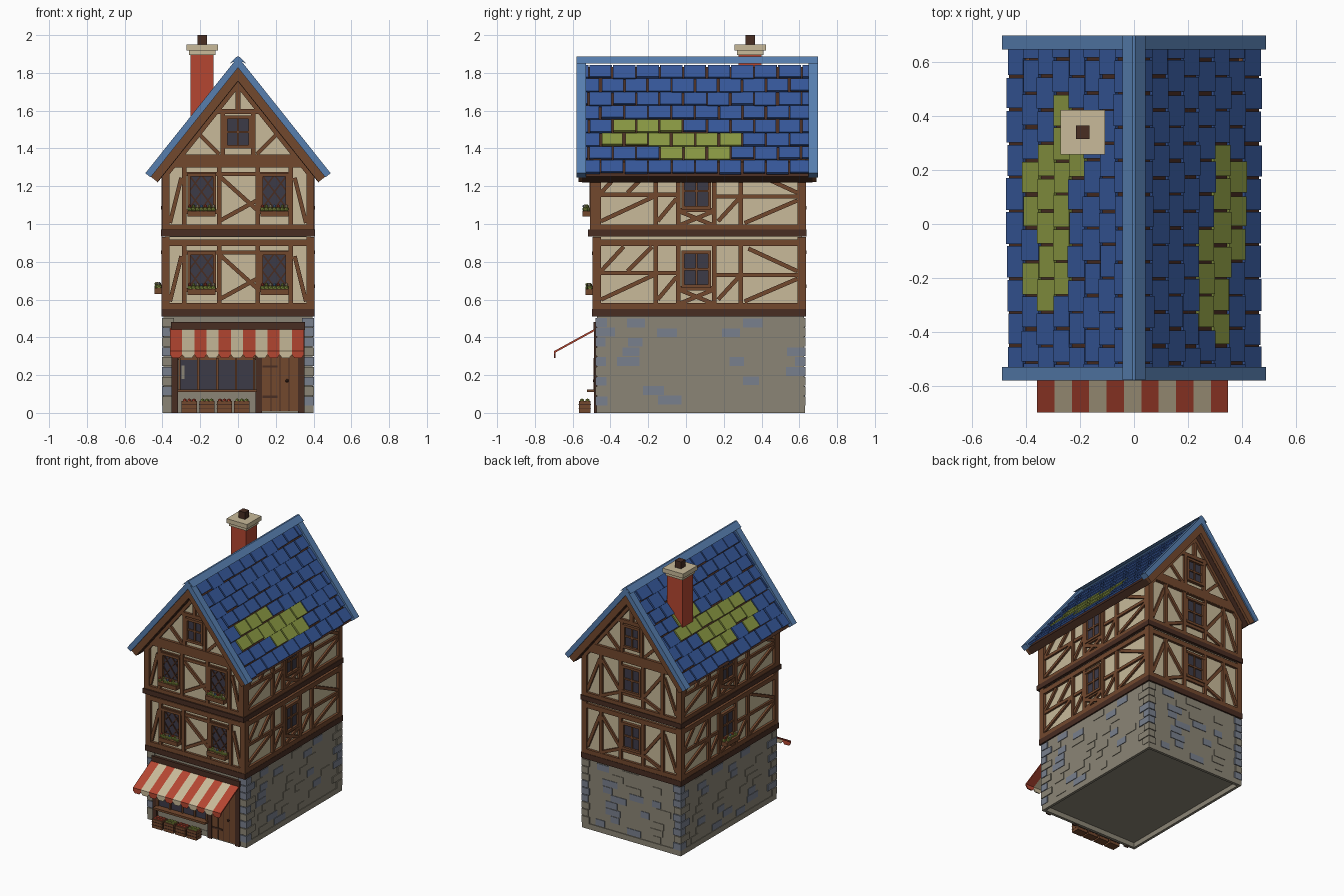
import bpy, bmesh, math, random
from mathutils import Matrix, Vector

random.seed(4)
if "Cube" in bpy.data.objects:
    bpy.data.objects.remove(bpy.data.objects["Cube"])

COLOURS = {
    "plaster": (0.58, 0.49, 0.32), "wood": (0.17, 0.065, 0.027), "dark_wood": (0.065, 0.026, 0.016),
    "red": (0.46, 0.062, 0.031), "blue_tile": (0.036, 0.095, 0.32), "blue_trim": (0.095, 0.21, 0.43),
    "moss": (0.25, 0.31, 0.055), "glass": (0.046, 0.043, 0.064), "stone": (0.26, 0.235, 0.18),
    "blue_stone": (0.19, 0.215, 0.27)}
NAMES = list(COLOURS)
MATS = []
for name, rgb in COLOURS.items():
    m = bpy.data.materials.new(name)
    m.use_nodes = True
    m.diffuse_color = (*rgb, 1)
    m.node_tree.nodes["Principled BSDF"].inputs["Base Color"].default_value = (*rgb, 1)
    MATS.append(m)

PARTS = {}
I = Matrix.Identity(4)
T = Matrix.Translation


def mesh_of(part):
    if part not in PARTS:
        PARTS[part] = bmesh.new()
    return PARTS[part]


def paint(verts, mat):
    for f in {f for v in verts for f in v.link_faces}:
        f.material_index = NAMES.index(mat)


def box(part, x, y, z, mat, M=I):
    """Box from (low, high) pairs on each axis."""
    c = Vector([(a + b) / 2 for a, b in (x, y, z)])
    s = [abs(b - a) for a, b in (x, y, z)] + [1]
    r = bmesh.ops.create_cube(mesh_of(part), size=1, matrix=M @ T(c) @ Matrix.Diagonal(s))
    paint(r["verts"], mat)


def prism(part, pts, y0, y1, mat, M=I):
    """Profile in x-z pushed along y."""
    bm = mesh_of(part)
    f = bm.faces.new([bm.verts.new(M @ Vector((x, y0, z))) for x, z in pts])
    r = bmesh.ops.extrude_face_region(bm, geom=[f])
    new = [v for v in r["geom"] if isinstance(v, bmesh.types.BMVert)]
    shift = M.to_3x3() @ Vector((0, y1 - y0, 0))
    bmesh.ops.translate(bm, verts=new, vec=shift)
    paint(list(f.verts) + new, mat)


def ball(part, p, r, mat, M=I):
    res = bmesh.ops.create_icosphere(mesh_of(part), subdivisions=1, radius=r, matrix=M @ T(p))
    paint(res["verts"], mat)


def beam(part, M, a0, z0, a1, z1, w=0.024, out=0.017, mat="wood"):
    """Timber between two points on a wall; local -y points out of the wall."""
    d = Vector((a1 - a0, 0, z1 - z0))
    R = Matrix.Rotation(-math.atan2(d.z, d.x), 4, "Y")
    box(part, (0, d.length), (-out, 0.004), (-w / 2, w / 2), mat, M @ T((a0, 0, z0)) @ R)


def wall(turns, dist):
    return T((0, 0.07, 0)) @ Matrix.Rotation(turns * math.pi / 2, 4, "Z") @ T((0, -dist, 0))


def window(M, a, z0, z1, w=0.13, lattice=False):
    box("window_glass", (a - w / 2, a + w / 2), (-0.006, 0.004), (z0, z1), "glass", M)
    for s in (-1, 1):
        beam("window_frames", M, a + s * w / 2, z0, a + s * w / 2, z1, 0.016, 0.02)
    for z in (z0, z1):
        beam("window_frames", M, a - w / 2 - 0.008, z, a + w / 2 + 0.008, z, 0.018, 0.022)
    if lattice:
        h = z1 - z0
        for s in (-1, 1):
            for k in (-0.5, 0, 0.5):
                lo, hi = max(0, k), min(1, 1 + k)
                beam("window_lattice", M, a + s * w * (lo - k - 0.5), z0 + lo * h,
                     a + s * w * (hi - k - 0.5), z0 + hi * h, 0.008, 0.012, "dark_wood")
    else:
        zm = (z0 + z1) / 2
        beam("window_frames", M, a, z0, a, z1, 0.012, 0.014)
        beam("window_frames", M, a - w / 2, zm, a + w / 2, zm, 0.012, 0.014)


def planter(M, a, z):
    box("flower_boxes", (a - 0.075, a + 0.075), (-0.058, -0.01), (z - 0.03, z), "wood", M)
    for i in range(7):
        p = (a - 0.063 + i * 0.021, -0.036 + random.uniform(-.01, .01), z + 0.008)
        ball("flower_leaves", p, 0.014, "moss", M)
        ball("flowers", (p[0], p[1] - 0.004, z + 0.024), 0.009, ("red", "moss", "plaster", "blue_trim")[i % 4], M)


def frame(M, half, z, posts, braces):
    """One storey of timber framing; heights are measured from the floor beam."""
    for a in (-half + 0.02, half - 0.02):
        beam("timber_frame", M, a, z, a, z + 0.38, 0.04, 0.019)
    for a in posts:
        beam("timber_frame", M, a, z, a, z + 0.36)
    for h in (0.015, 0.35):
        beam("timber_frame", M, -half, z + h, half, z + h, 0.034, 0.018)
    for a0, h0, a1, h1 in braces:
        beam("timber_frame", M, a0, z + h0, a1, z + h1, 0.022, 0.014)


# Stone ground floor over a hollow plinth, with quoins and loose facing stones
box("ground_floor", (-0.395, 0.395), (-0.47, 0.625), (0.035, 0.52), "stone")
for s in (-1, 1):
    box("plinth", (s * 0.38, s * 0.399), (-0.473, 0.63), (0, 0.04), "stone")
for y in (-0.473, 0.61):
    box("plinth", (-0.38, 0.38), (y, y + 0.02), (0, 0.04), "stone")
for sx in (-1, 1):
    for y, sy in ((-0.478, 1), (0.633, -1)):
        for i in range(9):
            lx, ly = (0.05, 0.09) if i % 2 else (0.06, 0.05)
            z = 0.04 + i * 0.052
            box("quoins", (sx * 0.402, sx * (0.4 - lx)), (y, y + sy * (ly + random.uniform(0, .02))),
                (z, z + 0.047), random.choice(["stone", "blue_stone"]))
for turns, dist, half in ((1, 0.395, 0.44), (2, 0.555, 0.3), (3, 0.395, 0.44)):
    for row in range(9):
        a = -half + random.uniform(0, 0.15)
        while a < half - 0.1:
            w = random.uniform(0.06, 0.13)
            z = 0.045 + row * 0.051
            box("facing_stones", (a, a + w), (-0.004, 0.002), (z, z + 0.046),
                random.choice(["stone", "blue_stone"]), wall(turns, dist))
            a += w + random.uniform(0.05, 0.28)

# Plastered storeys, upper one with its gables
SLOPE, RIDGE = math.atan2(0.615, 0.49), 1.85
C, S = math.cos(SLOPE), math.sin(SLOPE)
box("middle_storey", (-0.385, 0.385), (-0.475, 0.615), (0.51, 0.95), "plaster")
apex = 1.27 + 0.385 * math.tan(SLOPE)
prism("upper_storey", [(-0.385, 0.93), (0.385, 0.93), (0.385, 1.27), (0, apex), (-0.385, 1.27)],
      -0.49, 0.615, "plaster")
box("floor_beams", (-0.405, 0.405), (-0.497, 0.636), (0.51, 0.55), "dark_wood")
box("floor_beams", (-0.408, 0.408), (-0.518, 0.638), (0.935, 0.97), "dark_wood")

FRONT = [(-.28, .3, .28, .3), (-.36, .04, -.3, .28), (.36, .04, .3, .28), (-.1, .29, .1, .11),
         (-.1, .05, .1, .16), (-.28, .1, -.1, .1), (.1, .1, .28, .1)]
SIDE = [(-.54, .19, -.11, .19), (.08, .18, .54, .18), (-.52, .05, -.24, .18), (-.52, .2, -.4, .33),
        (-.38, .2, -.25, .33), (.1, .05, .21, .17), (.24, .04, .52, .16), (.26, .32, .52, .2),
        (-.1, .03, .07, .1), (-.1, .1, .07, .03), (-.11, .11, .08, .11), (-.22, .05, -.12, .17)]
BACK = [(-.36, .05, -.26, .3), (.36, .05, .26, .3), (-.24, .3, -.1, .12), (.24, .3, .1, .12),
        (-.24, .04, -.1, .1), (.24, .04, .1, .1), (-.09, .1, .09, .1)]
for z, front in ((0.55, 0.545), (0.965, 0.56)):
    M = wall(0, front)
    frame(M, 0.402, z, [-.285, -.1, .105, .28], FRONT)
    for a in (-0.193, 0.193):
        window(M, a, z + 0.115, z + 0.295, 0.135, True)
        planter(M, a, z + 0.105)
    for turns in (1, 3):
        M = wall(turns, 0.385)
        frame(M, 0.56, z, [-.23, -.11, .08, .22], SIDE)
        window(M, -0.015, z + 0.12, z + 0.3, 0.14)
    M = wall(2, 0.545)
    frame(M, 0.402, z, [-.25, -.09, .09, .25], BACK)
    window(M, 0, z + 0.12, z + 0.3, 0.14)
planter(wall(3, 0.385), -0.015, 0.66)

# Gable timbers
for M in (wall(0, 0.56), wall(2, 0.545)):
    beam("gable_timbers", M, -0.36, 1.335, 0.36, 1.335, 0.065, 0.02)
    beam("gable_timbers", M, -0.12, 1.595, 0.12, 1.595, 0.026)
    beam("gable_timbers", M, 0, 1.6, 0, apex, 0.026)
    for s in (-1, 1):
        beam("gable_timbers", M, s * 0.08, 1.36, s * 0.08, 1.6)
        beam("gable_timbers", M, s * 0.385, 1.27, 0, apex, 0.044, 0.019)
        beam("gable_timbers", M, s * 0.1, 1.37, s * 0.2, 1.47, 0.022, 0.014)
    window(M, 0, 1.41, 1.565, 0.125)


# Roof deck, verge boards, ridge cap
def chevron(part, u, n0, n1, y0, y1, mat):
    """Inverted V following both slopes, from offset n0 to n1 above the deck line."""
    def end(s, n): return (s * (u * C + n * S), RIDGE - u * S + n * C)
    prism(part, [end(1, n1), (0, RIDGE + n1 / C), end(-1, n1), end(-1, n0), (0, RIDGE + n0 / C), end(1, n0)],
          y0, y1, mat)


chevron("roof_deck", 0.757, -0.06, -0.011, -0.55, 0.67, "dark_wood")
prism("ridge_cap", [(-0.043, 1.85), (-0.006, 1.886), (0.006, 1.886), (0.043, 1.85), (0, 1.868)],
      -0.579, 0.699, "blue_trim")
for y0, y1, b0, b1 in ((-0.58, -0.53, -0.57, -0.54), (0.648, 0.70, 0.66, 0.69)):
    chevron("verge_trim", 0.76, -0.014, 0.0215, y0, y1, "blue_trim")
    chevron("barge_boards", 0.757, -0.058, -0.014, b0, b1, "wood")

# Staggered roof tiles with mossy patches, as spans along each row
PITCH = 0.125
MOSS = {1: {4: [(-.39, -.01)], 5: [(-.46, .31)], 6: [(-.14, .24)]},
        -1: {3: [(.17, .43)], 4: [(-.27, .49)], 5: [(-.33, .31)], 6: [(-.27, -.13), (-.02, .24)]}}
for side in (1, -1):
    M = Matrix(((side * C, 0, side * S, 0), (0, 1, 0, 0), (-S, 0, C, RIDGE), (0, 0, 0, 1)))
    for row in range(8):
        tilt = M @ T((0.016 + row * 0.0915, 0, -0.009)) @ Matrix.Rotation(-0.08, 4, "Y")
        for i in range(11):
            y = -0.575 - (0 if row % 2 else PITCH / 2) + i * PITCH
            lo = max(y + random.uniform(0, .005), -0.535)
            hi = min(y + PITCH - random.uniform(.004, .01), 0.65)
            if hi - lo > 0.01:
                mossy = any(a < (lo + hi) / 2 < b for a, b in MOSS[side].get(row, []))
                box("roof_tiles", (0, 0.088 + random.uniform(-.008, .006)), (lo, hi), (0, 0.013),
                    "moss" if mossy else "blue_tile", tilt)


# Chimney
def square(part, half, z, mat):
    box(part, (-0.19 - half, -0.19 + half), (0.34 - half, 0.34 + half), z, mat)


square("chimney_stack", 0.061, (1.42, 1.91), "red")
square("chimney_cap", 0.07, (1.895, 1.92), "plaster")
square("chimney_cap", 0.083, (1.918, 1.95), "plaster")
square("chimney_pot", 0.025, (1.94, 2.0), "dark_wood")

# Shop front: surround, window, door
box("shop_panel", (-0.33, 0.33), (-0.478, -0.46), (0.28, 0.45), "wood")
box("shop_surround", (-0.355, 0.355), (-0.49, -0.46), (0.44, 0.48), "dark_wood")
for x in (-0.335, 0.335, 0.11):
    box("shop_surround", (x - 0.017, x + 0.017), (-0.487, -0.46), (0, 0.45), "dark_wood")
M = T((0, -0.472, 0))
box("shop_glass", (-0.31, 0.09), (-0.006, 0), (0.125, 0.29), "glass", M)
for x in (-0.31, -0.21, -0.11, -0.01, 0.085):
    beam("shop_mullions", M, x, 0.12, x, 0.29, 0.012)
box("shop_sill", (-0.32, 0.1), (-0.525, -0.46), (0.11, 0.125), "wood")
box("shop_notice", (-0.3, -0.284), (-0.484, -0.476), (0.18, 0.25), "stone")
box("door", (0.127, 0.318), (-0.48, -0.46), (0.01, 0.4), "wood")
for x in (0.175, 0.222, 0.27):
    box("door_grooves", (x - 0.002, x + 0.002), (-0.482, -0.47), (0.01, 0.4), "dark_wood")
for z in (0.08, 0.24):
    box("door_hinges", (0.13, 0.21), (-0.484, -0.47), (z, z + 0.012), "dark_wood")
ball("door_knob", (0.26, -0.485, 0.17), 0.01, "dark_wood")

# Striped awning with a hanging scalloped valance
M = T((0, -0.475, 0.45)) @ Matrix.Rotation(math.radians(-61.2), 4, "X")
for i in range(11):
    x0, x1 = -0.36 + i * 0.0645, -0.36 + (i + 1) * 0.0645
    mat = "plaster" if i % 2 else "red"
    prism("awning", [(x0, 0), (x1, 0), (x1, -0.256), (x0, -0.256)], 0, 0.01, mat, M)
    prism("awning_valance", [(x0, 0.327), (x1, 0.327), (x1, 0.308), (x1 - 0.014, 0.29),
                             (x0 + 0.014, 0.29), (x0, 0.308)], -0.7, -0.692, mat)

# Produce crates
for i, x in enumerate((-0.258, -0.165, -0.072, 0.02)):
    box("crates", (x - 0.04, x + 0.04), (-0.567, -0.505), (0, 0.064), "wood")
    for z in (0.02, 0.042):
        box("crate_gaps", (x - 0.041, x + 0.041), (-0.569, -0.503), (z, z + 0.004), "dark_wood")
    for j in range(6):
        ball("produce", (x - 0.024 + (j % 3) * 0.024, -0.55 + (j // 3) * 0.028, 0.064), 0.013,
             "moss" if i % 2 else "red")

# Turn every part into an object with only the materials it uses
for name, bm in PARTS.items():
    bmesh.ops.recalc_face_normals(bm, faces=bm.faces)
    used = sorted({f.material_index for f in bm.faces})
    for f in bm.faces:
        f.material_index = used.index(f.material_index)
    me = bpy.data.meshes.new(name)
    bm.to_mesh(me)
    bm.free()
    for k in used:
        me.materials.append(MATS[k])
    bpy.context.collection.objects.link(bpy.data.objects.new(name, me))
